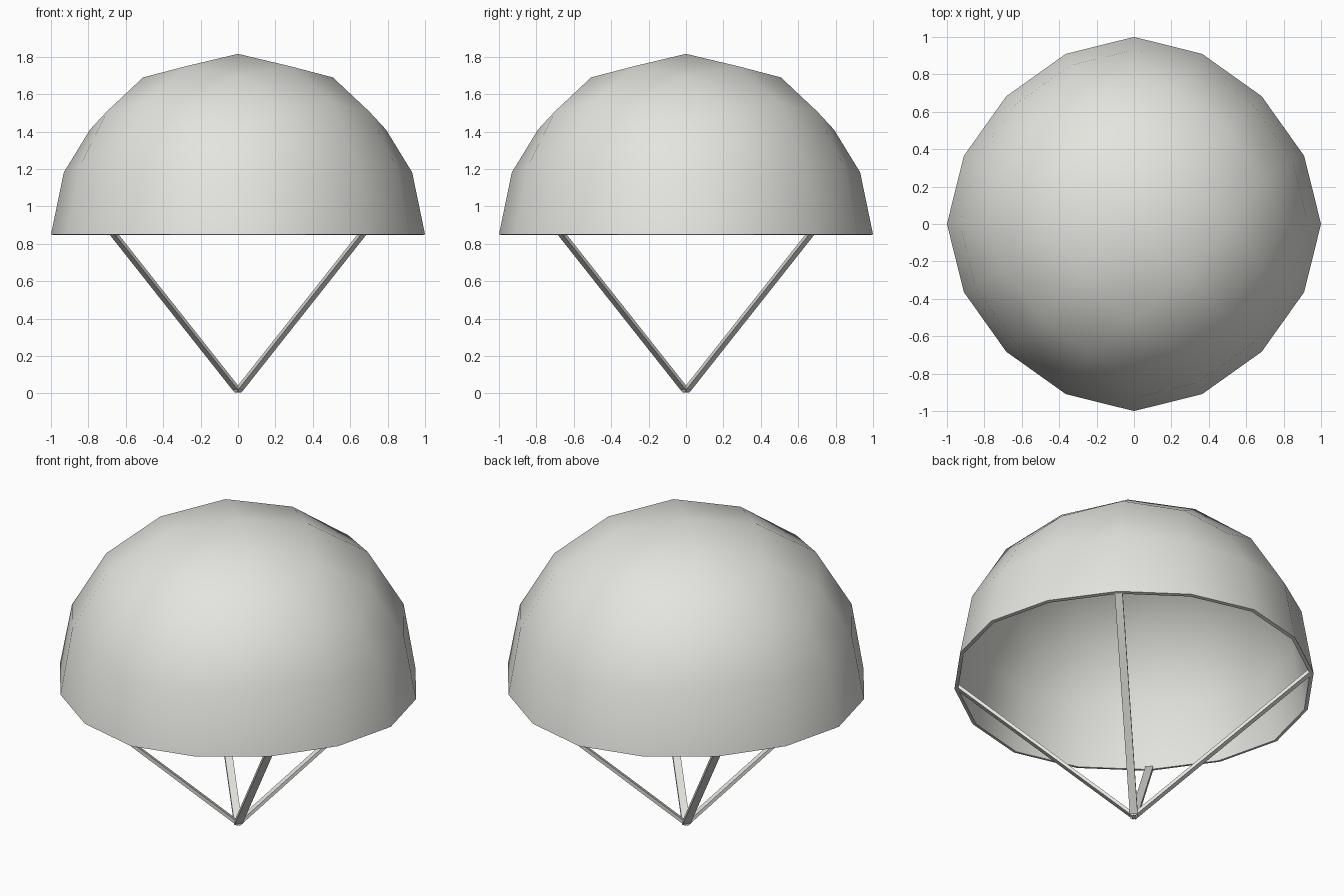
import bpy, bmesh, math
from mathutils import Vector, Matrix

if "Cube" in bpy.data.objects:
    bpy.data.objects.remove(bpy.data.objects["Cube"])

RIM_Z = 0.85

mat = bpy.data.materials.new("pale grey fabric")
mat.diffuse_color = (0.78, 0.78, 0.74, 1)
mat.use_nodes = True
mat.node_tree.nodes["Principled BSDF"].inputs["Base Color"].default_value = mat.diffuse_color


def new_object(name, bm):
    mesh = bpy.data.meshes.new(name)
    bm.to_mesh(mesh)
    bm.free()
    mesh.materials.append(mat)
    obj = bpy.data.objects.new(name, mesh)
    bpy.context.collection.objects.link(obj)
    return obj


def activate(obj):
    bpy.ops.object.select_all(action='DESELECT')
    obj.select_set(True)
    bpy.context.view_layer.objects.active = obj


# canopy: a cube rounded by subdivision, turned 45 degrees, lower half removed
bm = bmesh.new()
bmesh.ops.create_cube(bm, size=2)
canopy = new_object("canopy", bm)
activate(canopy)
sub = canopy.modifiers.new("round", 'SUBSURF')
sub.levels = 2
sub.use_limit_surface = False
bpy.ops.object.modifier_apply(modifier=sub.name)

bm = bmesh.new()
bm.from_mesh(canopy.data)
bmesh.ops.delete(bm, geom=[v for v in bm.verts if v.co.z < -0.01], context='VERTS')
radius = max(v.co.xy.length for v in bm.verts if abs(v.co.z) < 0.01)
bmesh.ops.transform(
    bm, verts=bm.verts,
    matrix=Matrix.Translation((0, 0, RIM_Z))
    @ Matrix.Rotation(math.pi / 4, 4, 'Z') @ Matrix.Scale(1 / radius, 4))
bm.to_mesh(canopy.data)
bm.free()

# thin cloth thickness
solid = canopy.modifiers.new("thickness", 'SOLIDIFY')
solid.thickness = 0.02
solid.offset = -1
bpy.ops.object.modifier_apply(modifier=solid.name)
bpy.ops.object.shade_smooth_by_angle(angle=math.radians(40))


# four flat straps from the rim down to one point
def strap(name, angle):
    out = Vector((math.cos(angle), math.sin(angle), 0))
    start = Vector((0, 0, 0.012))
    end = out * 0.943 + Vector((0, 0, RIM_Z + 0.005))
    along = (end - start).normalized()
    side = Vector((0, 0, 1)).cross(out)
    normal = along.cross(side)
    frame = Matrix((side, normal, along)).transposed().to_4x4()
    bm = bmesh.new()
    bmesh.ops.create_cube(bm, size=1)
    size = Matrix.Diagonal((0.042, 0.018, (end - start).length, 1))
    bmesh.ops.transform(bm, verts=bm.verts,
                        matrix=Matrix.Translation((start + end) / 2) @ frame @ size)
    bmesh.ops.recalc_face_normals(bm, faces=bm.faces)
    new_object(name, bm)


for i, name in enumerate(("back_right_strap", "back_left_strap",
                          "front_left_strap", "front_right_strap")):
    strap(name, math.pi / 4 + i * math.pi / 2)
